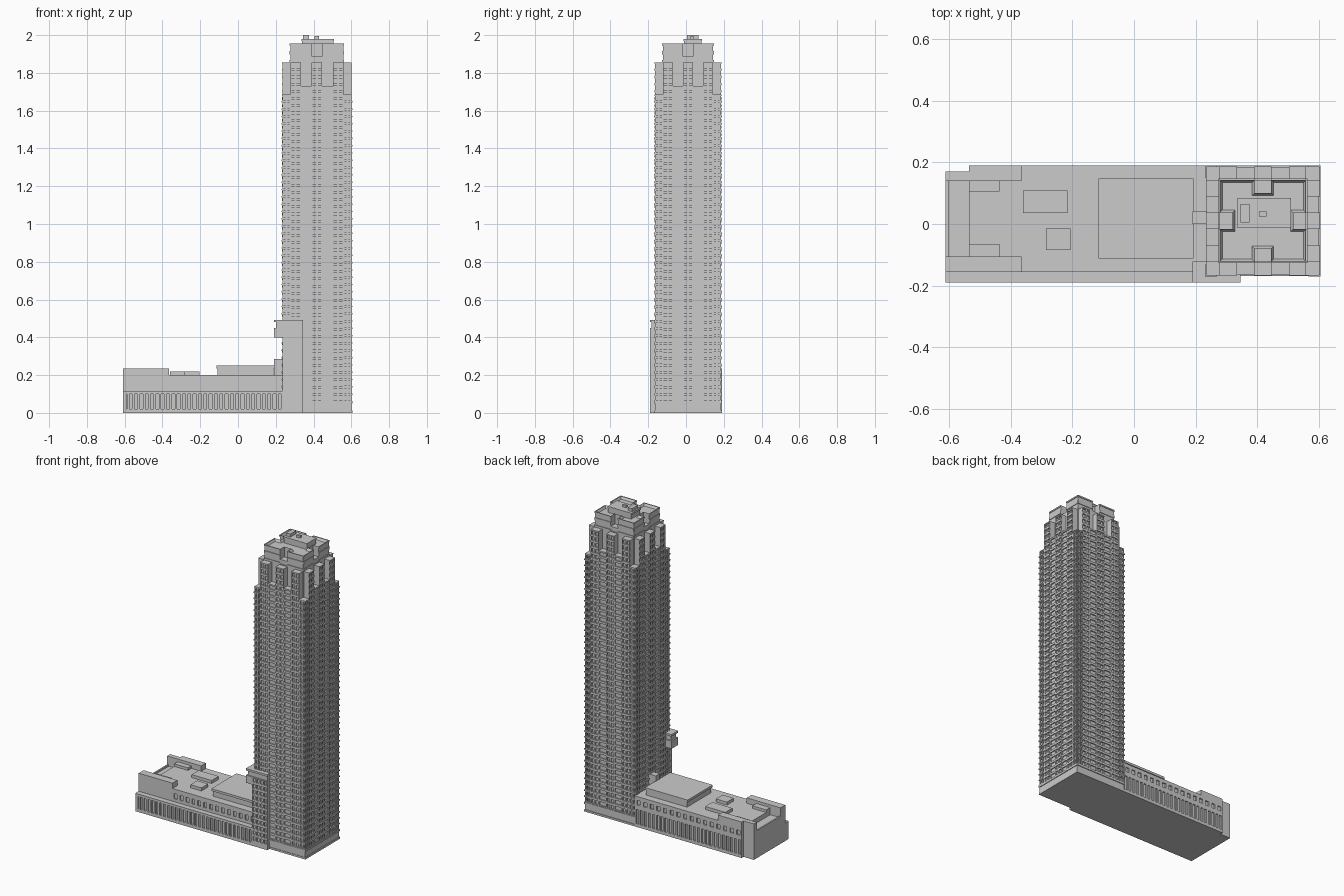
import bpy, bmesh

if "Cube" in bpy.data.objects:
    bpy.data.objects.remove(bpy.data.objects["Cube"])

X0, X1, Y0, Y1 = 0.235, 0.60, -0.165, 0.185      # tower footprint
RING = 0.042                                     # depth of the outer ring of bays
PITCH = 0.0385                                   # floor height


def box(bm, x0, x1, y0, y1, z0, z1):
    v = [bm.verts.new((x, y, z)) for z in (z0, z1)
         for x, y in ((x0, y0), (x1, y0), (x1, y1), (x0, y1))]
    bm.faces.new((v[3], v[2], v[1], v[0]))
    bm.faces.new(v[4:])
    for i in range(4):
        j = (i + 1) % 4
        bm.faces.new((v[i], v[j], v[j + 4], v[i + 4]))


def wall_box(bm, side, plane, u0, u1, d0, d1, z0, z1):
    """Box on a wall: u runs along the wall, d is distance outward from it."""
    s = -1 if side in ("front", "left") else 1
    a, b = sorted((plane + s * d0, plane + s * d1))
    if side in ("front", "back"):
        box(bm, u0, u1, a, b, z0, z1)
    else:
        box(bm, a, b, u0, u1, z0, z1)


def window_grid(bm, side, plane, u0, u1, z0, z1, cols, rows, mw, bh, depth=0.007, proud=0.0):
    """Piers and floor bands standing in front of a recessed wall."""
    for i in range(cols + 1):
        c = u0 + (u1 - u0) * i / cols
        wall_box(bm, side, plane, max(u0, c - mw / 2), min(u1, c + mw / 2), -depth, 0, z0, z1)
    for j in range(rows + 1):
        c = z0 + (z1 - z0) * j / rows
        wall_box(bm, side, plane, u0, u1, -depth, proud,
                 max(z0, c - bh / 2), min(z1, c + bh / 2))


def finish(name, bm):
    bmesh.ops.recalc_face_normals(bm, faces=bm.faces)
    me = bpy.data.meshes.new(name)
    bm.to_mesh(me)
    bm.free()
    ob = bpy.data.objects.new(name, me)
    bpy.context.collection.objects.link(ob)
    return ob


def boxes(name, *dims):
    bm = bmesh.new()
    for d in dims:
        box(bm, *d)
    return finish(name, bm)


# ---- tower core and base
boxes("tower_core", (X0 + RING - .004, X1 - RING + .004, Y0 + RING - .004, Y1 - RING + .004, 0, 1.86))
boxes("tower_base", (X0, X1, Y0, Y1, 0, 0.06),
      (X0, X1 + .005, Y0 - .003, Y1 + .005, 0, 0.012),
      (X0 - .003, X1 + .005, Y0 - .004, Y1 + .005, 0.05, 0.062))

# ---- tower facades: corner bays, tall bays and short bays on each side
TOPS = [1.685, 1.855, 1.73, 1.855, 1.73, 1.855, 1.685]
COLS = [2, 2, 1, 2, 1, 2, 2]
for side, plane, a, b in (("front", Y0, X0, X1), ("back", Y1, X0, X1),
                          ("left", X0, Y0, Y1), ("right", X1, Y0, Y1)):
    w = (b - a - 2 * RING) / 5
    edges = [a] + [a + RING + w * i for i in range(6)] + [b]
    bays, frames = bmesh.new(), bmesh.new()
    for i, (top, cols) in enumerate(zip(TOPS, COLS)):
        u0, u1 = edges[i], edges[i + 1]
        s0 = u0 + (.007 if i == 0 else 0)
        s1 = u1 - (.007 if i == 6 else 0)
        wall_box(bays, side, plane, s0, s1, -RING, -.007, 0.05, top - .002)
        rows = round((top - .06) / PITCH)
        window_grid(frames, side, plane, u0, u1, .06, top, cols, rows, .010, .014,
                    proud=.002 if cols == 2 else 0)
        if 0 < i < 6:                            # roof slab closing each bay
            wall_box(frames, side, plane, u0, u1, -RING, 0, top - .01, top)
    finish(side + "_bays", bays)
    finish(side + "_window_frames", frames)

# ---- corner ledges on every floor and corner roofs
bm = bmesh.new()
for xa, xb in ((X0 - .005, X0 + .034), (X1 - .034, X1 + .005)):
    for ya, yb in ((Y0 - .005, Y0 + .034), (Y1 - .034, Y1 + .005)):
        for k in range(1, 42):
            z = .06 + (1.685 - .06) * k / 42
            box(bm, xa, xb, ya, yb, z - .003, z + .004)
for xa in (X0, X1 - RING):
    for ya in (Y0, Y1 - RING):
        box(bm, xa, xa + RING, ya, ya + RING, 1.675, 1.686)
finish("corner_ledges", bm)

# ---- crown: notched square with a parapet
cx0, cx1, cy0, cy1 = X0 + RING, X1 - RING, Y0 + RING, Y1 - RING
mx, my = (cx0 + cx1) / 2, (cy0 + cy1) / 2
hx, hy, n, dp = (cx1 - cx0) / 2, (cy1 - cy0) / 2, 0.026, 0.042
quarter = [(hx, -hy), (hx, -n), (hx - dp, -n), (hx - dp, n), (hx, n),
           (hx, hy), (n, hy), (n, hy - dp), (-n, hy - dp), (-n, hy)]
outline = quarter + [(-x, -y) for x, y in quarter]
bm = bmesh.new()
face = bm.faces.new([bm.verts.new((mx + x, my + y, 1.885)) for x, y in outline])
bmesh.ops.recalc_face_normals(bm, faces=[face])
top = bmesh.ops.extrude_face_region(bm, geom=[face])
bmesh.ops.translate(bm, vec=(0, 0, .07),
                    verts=[e for e in top["geom"] if isinstance(e, bmesh.types.BMVert)])
roof = [e for e in top["geom"] if isinstance(e, bmesh.types.BMFace)]
bmesh.ops.recalc_face_normals(bm, faces=bm.faces)
bmesh.ops.inset_region(bm, faces=roof, thickness=.009, use_even_offset=True)
bmesh.ops.translate(bm, vec=(0, 0, -.016), verts=roof[0].verts[:])
finish("crown", bm)
boxes("crown_base", (cx0, cx1, cy0, cy1, 1.84, 1.888))

# crown piers and rails
bm = bmesh.new()
for side, plane, c, h in (("front", cy0, mx, hx), ("back", cy1, mx, hx),
                          ("left", cx0, my, hy), ("right", cx1, my, hy)):
    for u0, u1 in ((c - h, c - n), (c + n, c + h)):
        window_grid(bm, side, plane, u0, u1, 1.86, 1.955, 4, 2, .010, .018, .002, .004)
finish("crown_window_frames", bm)

# ---- rooftop plant
boxes("penthouse", (.34, .505, -.01, .082, 1.93, 1.968), (.335, .508, -.013, .085, 1.968, 1.98))
boxes("roof_vents", (.345, .375, .005, .065, 1.97, 2.0), (.405, .43, .025, .04, 1.97, 1.995))

# ---- podium
boxes("podium_body", (-.598, .24, -.182, .16, 0, .112),
      (-.535, .24, -.148, .182, 0, .198), (-.61, -.53, -.15, .17, 0, .17))
boxes("podium_roof", (-.535, .24, -.155, .19, .185, .2),
      (-.61, .24, -.19, .0, .105, .117), (-.61, .24, -.19, 0, 0, .015),
      (-.535, .24, 0, .19, 0, .015))
bm = bmesh.new()
window_grid(bm, "front", -.19, -.61, .235, .01, .112, 30, 1, .013, .022, .010)
window_grid(bm, "front", -.155, -.365, .235, .112, .195, 14, 1, .022, .05)
window_grid(bm, "back", .19, -.535, .235, .01, .125, 26, 1, .013, .022, .010)
window_grid(bm, "back", .19, -.535, .235, .125, .195, 16, 1, .024, .04, .010)
wall_box(bm, "front", -.155, -.61, -.365, -.02, 0, .112, .2)
finish("podium_window_frames", bm)

# end wall with its raised corners and small doorway
boxes("end_wall", (-.61, -.59, -.19, -.02, 0, .117), (-.61, -.59, -.155, .17, .08, .17),
      (-.61, -.59, .035, .17, 0, .08), (-.61, -.59, -.02, .035, 0, .025),
      (-.61, -.6, -.105, .14, .16, .18))
boxes("end_parapets", (-.61, -.365, -.155, -.105, .11, .235),
      (-.61, -.535, .14, .17, .11, .235), (-.535, -.365, .14, .19, .18, .235),
      (-.535, -.435, .105, .14, .19, .217), (-.535, -.435, -.105, -.065, .19, .217))

# rooftop boxes on the podium
boxes("podium_roof_boxes", (-.36, -.215, .035, .108, .195, .22),
      (-.285, -.205, -.085, -.015, .195, .22), (.19, .236, 0, .04, .19, .285))
boxes("podium_hall", (-.108, .188, -.105, .143, .19, .238),
      (-.115, .193, -.112, .148, .235, .25))

# ---- front wing beside the tower with overhanging top
boxes("front_wing", (.238, .342, -.183, -.16, 0, .475))
bm = bmesh.new()
window_grid(bm, "front", -.19, .235, .345, .03, .45, 4, 11, .010, .014)
box(bm, .235, .345, -.19, -.16, 0, .03)
finish("wing_window_frames", bm)
boxes("wing_overhang", (.19, .24, -.19, -.122, .40, .45), (.2, .342, -.183, -.13, .44, .48),
      (.19, .345, -.19, -.122, .48, .493))
